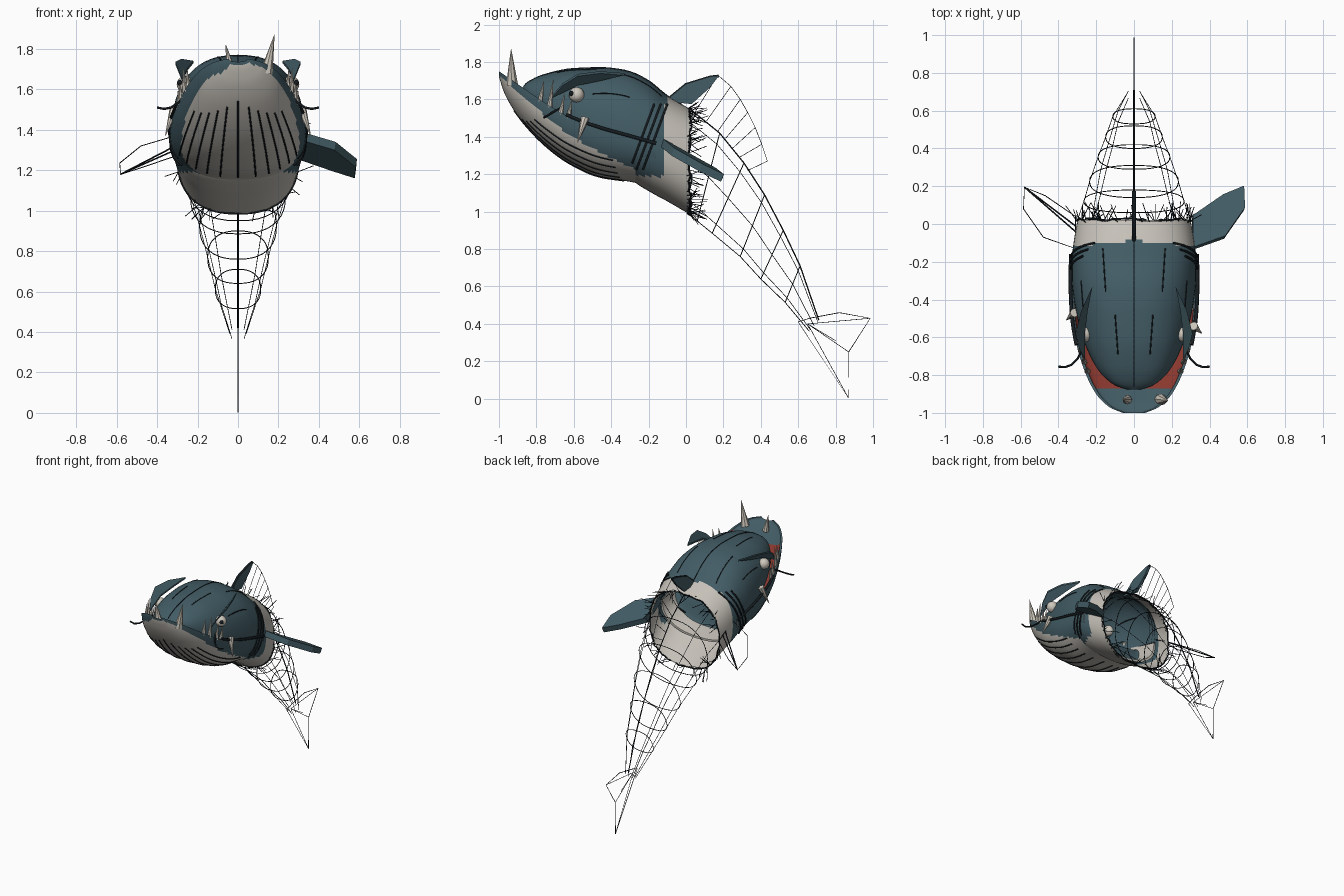
import bpy, bmesh, math, random
from mathutils import Vector

if "Cube" in bpy.data.objects:
    bpy.data.objects.remove(bpy.data.objects["Cube"])

random.seed(4)

def mat(name, col):
    m = bpy.data.materials.new(name)
    m.diffuse_color = (*col, 1)
    m.use_nodes = True
    m.node_tree.nodes["Principled BSDF"].inputs["Base Color"].default_value = m.diffuse_color
    return m

TEAL = mat("slate_teal", (0.055, 0.107, 0.13))
WHITE = mat("bone_white", (0.56, 0.53, 0.48))
RED = mat("mouth_red", (0.26, 0.04, 0.028))
BLACK = mat("ink_black", (0.008, 0.012, 0.015))
IVORY = mat("ivory", (0.62, 0.58, 0.51))

def smooth_table(rows):
    """Monotone cubic interpolation through (y, a, b, c...) rows."""
    def slope(i, k):
        if i in (0, len(rows) - 1):
            p, q = rows[:2] if i == 0 else rows[-2:]
            return (q[k] - p[k]) / (q[0] - p[0])
        p, q, r = rows[i - 1:i + 2]
        d, e = (q[k] - p[k]) / (q[0] - p[0]), (r[k] - q[k]) / (r[0] - q[0])
        return 2 * d * e / (d + e) if d * e > 0 else 0.0
    def f(y):
        i = max([j for j in range(len(rows) - 1) if rows[j][0] <= y] or [0])
        p, q = rows[i], rows[i + 1]
        h = q[0] - p[0]
        t = min(max((y - p[0]) / h, 0), 1)
        return [p[k] * (2*t**3 - 3*t*t + 1) + q[k] * (3*t*t - 2*t**3)
                + h * (slope(i, k) * (t**3 - 2*t*t + t) + slope(i + 1, k) * (t**3 - t*t))
                for k in range(1, len(p))]
    return f

# y: half width, top, widest height, bottom
body = smooth_table([
    (-0.875, 0.04, 1.665, 1.64, 1.62), (-0.85, 0.11, 1.69, 1.63, 1.59), (-0.75, 0.205, 1.735, 1.57, 1.53),
    (-0.6, 0.272, 1.765, 1.49, 1.45), (-0.45, 0.31, 1.77, 1.43, 1.39), (-0.35, 0.325, 1.76, 1.40, 1.36),
    (-0.29, 0.33, 1.745, 1.38, 1.175), (-0.2, 0.33, 1.70, 1.36, 1.11), (-0.1, 0.32, 1.62, 1.33, 1.055),
    (0.02, 0.30, 1.55, 1.28, 0.985)])
# y: half width, lip, bottom
jaw = smooth_table([
    (-1.0, 0.06, 1.75, 1.72), (-0.97, 0.13, 1.73, 1.63), (-0.89, 0.207, 1.675, 1.50), (-0.75, 0.272, 1.58, 1.35),
    (-0.62, 0.308, 1.505, 1.255), (-0.46, 0.33, 1.445, 1.185), (-0.3, 0.336, 1.40, 1.16), (-0.16, 0.333, 1.36, 1.13)])
N = 2.4

def power(v):
    return math.copysign(abs(v) ** (2 / N), v)

def body_point(y, a):
    w, top, mid, bot = body(y)
    s = power(math.sin(a))
    return Vector((w * power(math.cos(a)), y, mid + s * ((top - mid) if s > 0 else (mid - bot))))

def jaw_point(y, a, inset=0.0):
    w, lip, bot = jaw(y)
    depth = max(lip - bot - inset, 0.01)
    if inset:  # shallow mouth floor that drops away at the throat
        depth = min(depth, max(0.02, 0.03 + 0.25 * (y + 0.9)) + max(0, y + 0.5) * 1.5)
    return Vector(((w - inset) * power(math.cos(a)), y, lip - depth * power(math.sin(a))))

def make(name, bm, mats, rule=None, smooth=True):
    bmesh.ops.recalc_face_normals(bm, faces=bm.faces[:])
    bm.faces.index_update()
    me = bpy.data.meshes.new(name)
    if rule:
        for f in bm.faces:
            f.material_index = rule(f)
    bm.to_mesh(me)
    bm.free()
    for m in mats:
        me.materials.append(m)
    ob = bpy.data.objects.new(name, me)
    bpy.context.collection.objects.link(ob)
    if smooth:
        bpy.context.view_layer.objects.active = ob
        ob.select_set(True)
        bpy.ops.object.shade_smooth_by_angle(angle=math.radians(40))
        ob.select_set(False)
    return ob

def loft(rings, cap_first=True, cap_last=False):
    bm = bmesh.new()
    vs = [[bm.verts.new(p) for p in r] for r in rings]
    n = len(vs[0])
    for r, s in zip(vs, vs[1:]):
        for i in range(n):
            bm.faces.new((r[i], r[(i + 1) % n], s[(i + 1) % n], s[i]))
    for use, ring in ((cap_first, vs[0]), (cap_last, vs[-1])):
        if use:
            bm.faces.new(ring)
    return bm

def wires(name, paths, radius, material=BLACK, closed=False):
    cu = bpy.data.curves.new(name, 'CURVE')
    cu.dimensions = '3D'
    cu.bevel_depth, cu.bevel_resolution, cu.use_fill_caps = radius, 1, True
    for path in paths:
        sp = cu.splines.new('POLY')
        sp.points.add(len(path) - 1)
        sp.use_cyclic_u = closed
        for p, q in zip(sp.points, path):
            p.co = (*q, 1)
    cu.materials.append(material)
    bpy.context.collection.objects.link(bpy.data.objects.new(name, cu))

def plate(name, outline, offset, material=TEAL):
    """Flat fin given by its outline, thickened by a vector."""
    off = Vector(offset)
    make(name, loft([[Vector(p) - off for p in outline], [Vector(p) + off for p in outline]], True, True),
         [material], smooth=False)

def span(a, b, n):
    return [a + (b - a) * i / n for i in range(n + 1)]

# Hollow head and body shell, open at the back
def body_rule(f):
    c = f.calc_center_median()
    if c.y < -0.3:
        return 0
    return 1 if c.y > -0.085 - 0.1 * abs(c.x) or c.z < 1.19 else 0
ys = span(-0.875, -0.75, 8) + span(-0.73, 0.02, 44)
make("head_body", loft([[body_point(y, 2 * math.pi * i / 64) for i in range(64)] for y in ys]),
     [TEAL, WHITE], body_rule)

# Scoop-shaped lower jaw with a red mouth floor
M = 48
def jaw_ring(y):
    a = span(0, math.pi, M)
    return [jaw_point(y, t) for t in a] + [jaw_point(y, t, 0.016) for t in reversed(a)]
jy = span(-1.0, -0.87, 12) + span(-0.855, -0.16, 40)
def jaw_rule(f):
    if len(f.verts) > 4:
        return 0 if f.calc_center_median().y < -0.9 else 1
    c, i = f.calc_center_median(), f.index % (2 * M + 2)
    if i > M and i != 2 * M + 1:
        return 0 if c.y < -0.87 else (2 if c.y < -0.45 else 1)
    edge = 0.02 + 0.2 * (c.y + 1) if c.x > -0.05 else 0.05 + 0.22 * (c.y + 1)
    return 0 if i >= M or jaw(c.y)[1] - c.z < edge else 1
make("lower_jaw", loft([jaw_ring(y) for y in jy], True, True), [TEAL, WHITE, RED], jaw_rule)

# Throat grooves, back strokes, mouth line and gills
wires("throat_grooves", [[jaw_point(y, math.radians(90 + k * 11.5)) for y in
      span(-0.92 + 0.022 * abs(k), -0.33 - 0.012 * abs(k), 18)] for k in range(-5, 6)], 0.0045)
def on_back(x, y):
    w, top, mid, _ = body(y)
    return Vector((x, y, mid + (top - mid) * (1 - min(abs(x) / w, 1) ** N) ** (1 / N)))
strokes = [[on_back(0, y) for y in span(-0.86, -0.02, 30)]]
for s in (-1, 1):
    for x, y0, y1 in ((0.15, -0.36, -0.13), (0.085, -0.69, -0.48), (0.265, -0.5, -0.3)):
        strokes.append([on_back(s * (x + 0.015 * i / 8), y) for i, y in enumerate(span(y0, y1, 8))])
wires("back_strokes", strokes, 0.0035)
lips, gills = [], []
for s in (-1, 1):
    lips.append([(s * (jaw(y)[0] + 0.001), y, jaw(y)[1] + 0.005) for y in span(-0.64, -0.16, 12)])
    for k in range(3):
        path = []
        for t in span(0, 1, 9):
            y, z = -0.10 - 0.035 * k - 0.13 * t, 1.575 - 0.35 * t
            w, top, mid, bot = body(y)
            h = (top - mid) if z > mid else (mid - bot)
            path.append((s * (w * (1 - min(abs(z - mid) / h, 1) ** N) ** (1 / N) + 0.005), y, z))
        gills.append(path)
wires("mouth_line", lips, 0.01)
wires("gill_lines", gills, 0.006)

# Teeth
def cone(name, base, tip, r, material=IVORY):
    base, tip = Vector(base), Vector(tip)
    d = tip - base
    bm = bmesh.new()
    bmesh.ops.create_cone(bm, cap_ends=True, segments=8, radius1=r, radius2=0.001, depth=d.length)
    bm.transform(d.to_track_quat('Z', 'Y').to_matrix().to_4x4())
    bmesh.ops.translate(bm, verts=bm.verts[:], vec=(base + tip) / 2)
    make(name, bm, [material])
cone("front_tooth_large", (0.14, -0.93, 1.68), (0.18, -0.935, 1.87), 0.032)
cone("front_tooth_small", (-0.035, -0.93, 1.69), (-0.06, -0.93, 1.82), 0.025)
for s in (-1, 1):
    for y, h in ((-0.78, 0.1), (-0.73, 0.14), (-0.67, 0.1), (-0.63, 0.09)):
        w, lip, _ = jaw(y)
        cone("lower_tooth", (s * (w - 0.015), y, lip - 0.01), (s * (w - 0.01), y + 0.02, lip + h), 0.016)
    y = -0.54 if s > 0 else -0.47
    cone("hanging_tooth", (s * 0.315, y, 1.50), (s * 0.36, y - 0.04, 1.37), 0.024)

    # Eye and pupil
    for name, r, pos, m in (("eye", 0.041, (s * 0.262, -0.585, 1.625), IVORY),
                            ("pupil", 0.014, (s * 0.287, -0.612, 1.632), BLACK)):
        bm = bmesh.new()
        bmesh.ops.create_uvsphere(bm, u_segments=16, v_segments=10, radius=r)
        bmesh.ops.translate(bm, verts=bm.verts[:], vec=pos)
        make(name, bm, [m])

    # Curved brow fin and side whisker
    plate("brow", [(s * x, y, z) for x, y, z in (
        (0.26, -0.72, 1.61), (0.29, -0.66, 1.68), (0.31, -0.58, 1.73), (0.28, -0.46, 1.745),
        (0.22, -0.33, 1.735), (0.245, -0.46, 1.705), (0.26, -0.58, 1.68))], (0, 0, 0.006))
    wires("whisker", [[(s * 0.27, -0.66, 1.56), (s * 0.30, -0.715, 1.53), (s * 0.33, -0.745, 1.51),
                       (s * 0.365, -0.758, 1.503), (s * 0.4, -0.755, 1.51)]], 0.006)

# Fins: solid on one side, wire frame on the other
pectoral = [(0.31, 0.04, 1.27), (0.47, 0.15, 1.215), (0.58, 0.195, 1.18), (0.585, 0.08, 1.235),
            (0.48, -0.07, 1.32), (0.31, -0.13, 1.37)]
plate("pectoral_fin", pectoral, (0.003, 0.008, 0.02))
frame = [(-x, y, z) for x, y, z in pectoral]
wires("pectoral_frame", [frame], 0.0025, closed=True)
wires("pectoral_rib", [[(-0.31, -0.04, 1.32), frame[2]], [(-0.31, -0.01, 1.30), frame[2]]], 0.004)
dorsal = [(0, y, z) for y, z in ((-0.11, 1.59), (0.0, 1.68), (0.13, 1.72), (0.175, 1.725), (0.13, 1.665), (0.03, 1.575))]
plate("dorsal_fin", dorsal, (0.01, 0, 0))
wires("dorsal_edge", [dorsal[:4]], 0.009)

# Wire tail: (top y, top z, bottom y, bottom z, half width)
hoops = [(0.02, 1.55, 0.02, 0.985, 0.30), (0.18, 1.42, 0.06, 0.95, 0.265), (0.31, 1.26, 0.14, 0.885, 0.235),
         (0.42, 1.09, 0.29, 0.76, 0.19), (0.52, 0.90, 0.40, 0.64, 0.15), (0.61, 0.71, 0.53, 0.515, 0.112),
         (0.71, 0.42, 0.66, 0.36, 0.04)]
def hoop_point(h, a):
    t = 0.5 + 0.5 * power(math.sin(a))
    return Vector((h[4] * power(math.cos(a)), h[2] + (h[0] - h[2]) * t, h[3] + (h[1] - h[3]) * t))
wires("tail_hoops", [[hoop_point(h, 2 * math.pi * i / 40) for i in range(40)] for h in hoops[1:6]],
      0.0025, closed=True)
wires("tail_stringers", [[hoop_point(h, math.radians(a)) for h in hoops] for a in (0, 45, 135, 180, 225, 315)], 0.0018)
wires("tail_spine", [[hoop_point(h, math.radians(90)) for h in hoops]], 0.004)
wires("tail_keel", [[hoop_point(h, math.radians(270)) for h in hoops]], 0.0025)

# Wire dorsal frill and tail fluke
crest = [(0, 0.17, 1.73), (0, 0.24, 1.67), (0, 0.29, 1.60), (0, 0.33, 1.53), (0, 0.37, 1.45),
         (0, 0.405, 1.36), (0, 0.435, 1.27)]
top = [(0, 0.05, 1.535), (0, 0.11, 1.485), (0, 0.17, 1.43), (0, 0.21, 1.39), (0, 0.25, 1.34),
       (0, 0.285, 1.29), (0, 0.33, 1.22)]
wires("frill_edge", [crest], 0.0018)
wires("frill_rays", [[a, b] for a, b in zip(top, crest)], 0.0018)
hub = (0, 0.65, 0.40)
fluke = [(0, 0.66, 0.43), (0, 0.82, 0.46), (0, 0.985, 0.43), (0, 0.87, 0.25), (0, 0.868, 0.005), (0, 0.6, 0.41)]
wires("fluke_edge", [fluke], 0.0025, closed=True)
wires("fluke_rays", [[hub, p] for p in (fluke[2], fluke[3], fluke[4], (0, 0.8, 0.31))], 0.0018)

# Torn rim and loose threads around the opening
rim = [hoop_point(hoops[0], 2 * math.pi * i / 60) for i in range(60)]
wires("torn_rim", [[p + Vector((0, random.uniform(-0.01, 0.012), 0)) for p in rim]], 0.005, closed=True)
threads = []
for i in range(70):
    p = random.choice(rim)
    out = Vector((p.x, 0, p.z - 1.27)) * random.uniform(-0.15, 0.2)
    threads.append([p - Vector((0, 0.015, 0)), p + out + Vector(
        (random.uniform(-0.05, 0.05), random.uniform(0.02, 0.1), random.uniform(-0.05, 0.05)))])
wires("loose_threads", threads, 0.002)
